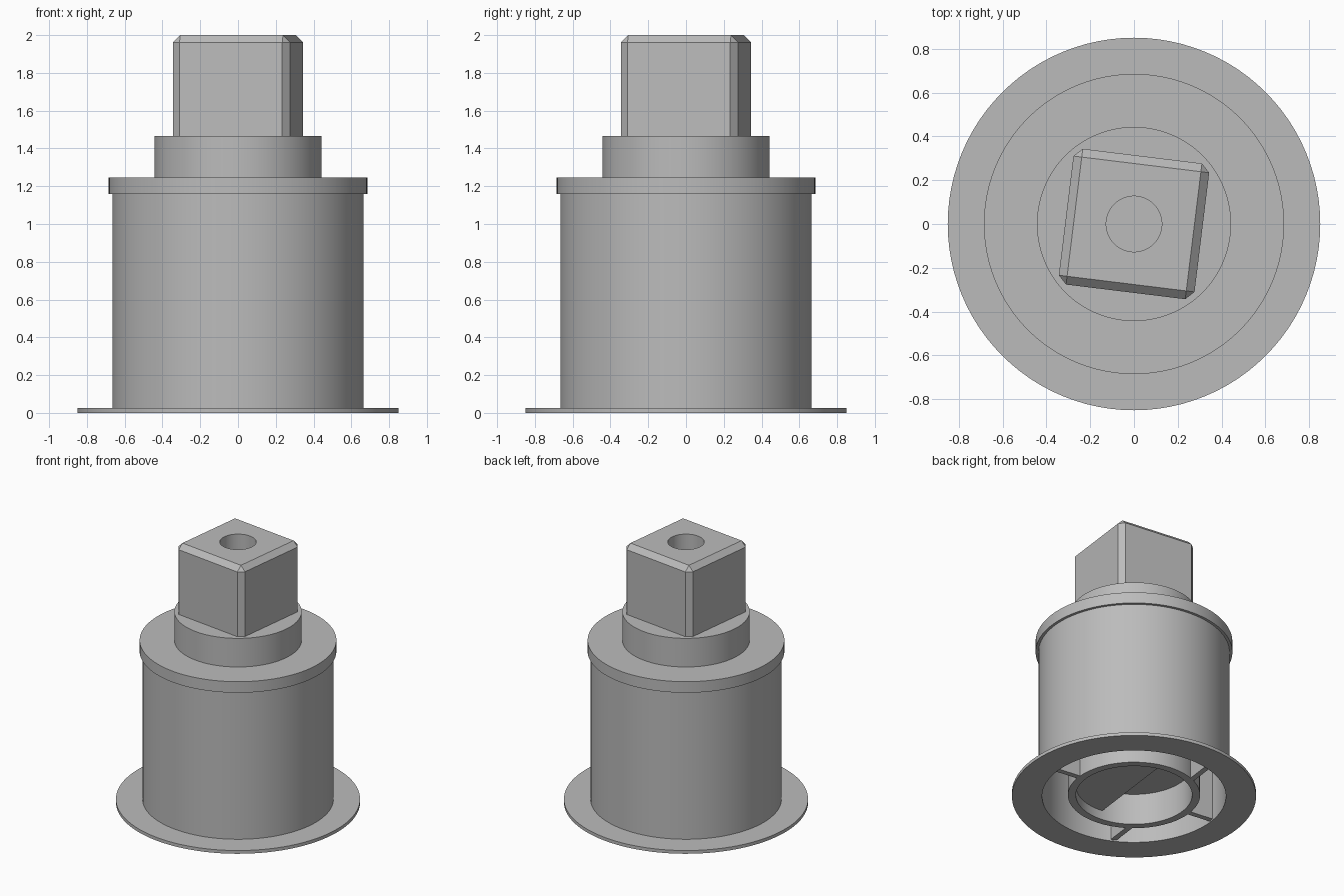
import bpy, bmesh, math

cube = bpy.data.objects.get("Cube")
if cube:
    bpy.data.objects.remove(cube, do_unlink=True)

grey = bpy.data.materials.new("plain_grey")
grey.use_nodes = True
tone = (0.5, 0.5, 0.5, 1)
grey.diffuse_color = tone
grey.node_tree.nodes["Principled BSDF"].inputs["Base Color"].default_value = tone

TWIST = math.radians(-7)   # turn shared by the square head and the inner webs
SIDES = 96


def finish(name, bm, twist=0.0, smooth=False):
    bmesh.ops.recalc_face_normals(bm, faces=bm.faces)
    mesh = bpy.data.meshes.new(name)
    bm.to_mesh(mesh)
    bm.free()
    obj = bpy.data.objects.new(name, mesh)
    bpy.context.collection.objects.link(obj)
    mesh.materials.append(grey)
    obj.rotation_euler.z = twist
    if smooth:
        bpy.ops.object.select_all(action='DESELECT')
        obj.select_set(True)
        bpy.context.view_layer.objects.active = obj
        bpy.ops.object.shade_smooth_by_angle(angle=math.radians(30))
    return obj


def lathe(name, profile):
    bm = bmesh.new()
    verts = [bm.verts.new((r, 0, z)) for r, z in profile]
    edges = [bm.edges.new(pair) for pair in zip(verts, verts[1:])]
    bmesh.ops.spin(bm, geom=verts + edges, cent=(0, 0, 0), axis=(0, 0, 1),
                   angle=math.tau, steps=SIDES, use_duplicate=False)
    bmesh.ops.remove_doubles(bm, verts=bm.verts, dist=0.0001)
    return finish(name, bm, smooth=True)


def box(name, low, high):
    bm = bmesh.new()
    bmesh.ops.create_cube(bm, size=1)
    for v in bm.verts:
        v.co = [(a + b) / 2 + c * (b - a) for a, b, c in zip(low, high, v.co)]
    return finish(name, bm, TWIST)


# Hollow shell with flange, collar and neck
lathe("stepped_shell", [
    (0, 1.465), (0.443, 1.465), (0.443, 1.245), (0.685, 1.245), (0.685, 1.16),
    (0.665, 1.16), (0.665, 0.025), (0.85, 0.025), (0.85, 0), (0.64, 0),
    (0.64, 1.1), (0, 1.1)])

# Inner socket ring with a recessed floor
lathe("socket_ring", [
    (0.46, 1.1), (0.46, 0.01), (0.405, 0.01), (0.405, 0.25), (0, 0.25)])

# Raised half floor inside the socket
bm = bmesh.new()
half = [bm.verts.new((0.404 * math.sin(a), 0.404 * math.cos(a), 0.08))
        for a in (math.pi * i / 48 for i in range(49))]
face = bm.faces.new(half)
top = bmesh.ops.extrude_face_region(bm, geom=[face])["geom"]
bmesh.ops.translate(bm, vec=(0, 0, 0.18),
                    verts=[g for g in top if isinstance(g, bmesh.types.BMVert)])
finish("socket_half_floor", bm, TWIST)

# Webs between the socket ring and the shell
for side, label in ((1, "left"), (-1, "right")):
    xs = sorted((side * 0.45, side * 0.645))
    box(label + "_web", (xs[0], -0.02, 0.01), (xs[1], 0.02, 1.1))
    ys = sorted((side * 0.395, side * 0.605))
    box(label + "_offset_web", (-0.24, ys[0], 0.01), (-0.2, ys[1], 1.1))

# Square drive head with chamfered edges and a centre hole
head = box("square_head", (-0.312, -0.312, 1.46), (0.312, 0.312, 2))
bm = bmesh.new()
bm.from_mesh(head.data)
bmesh.ops.bevel(bm, geom=[e for e in bm.edges
                          if max(v.co.z for v in e.verts) > 1.9],
                offset=0.038, segments=1, affect='EDGES')
bm.to_mesh(head.data)
bm.free()

cutter = lathe("hole_cutter", [(0, 1.6), (0.127, 1.6), (0.127, 2.1), (0, 2.1)])
cutter.hide_render = True
cutter.hide_viewport = True
cutter.display_type = 'WIRE'
cut = head.modifiers.new("centre_hole", 'BOOLEAN')
cut.operation = 'DIFFERENCE'
cut.solver = 'EXACT'
cut.object = cutter
